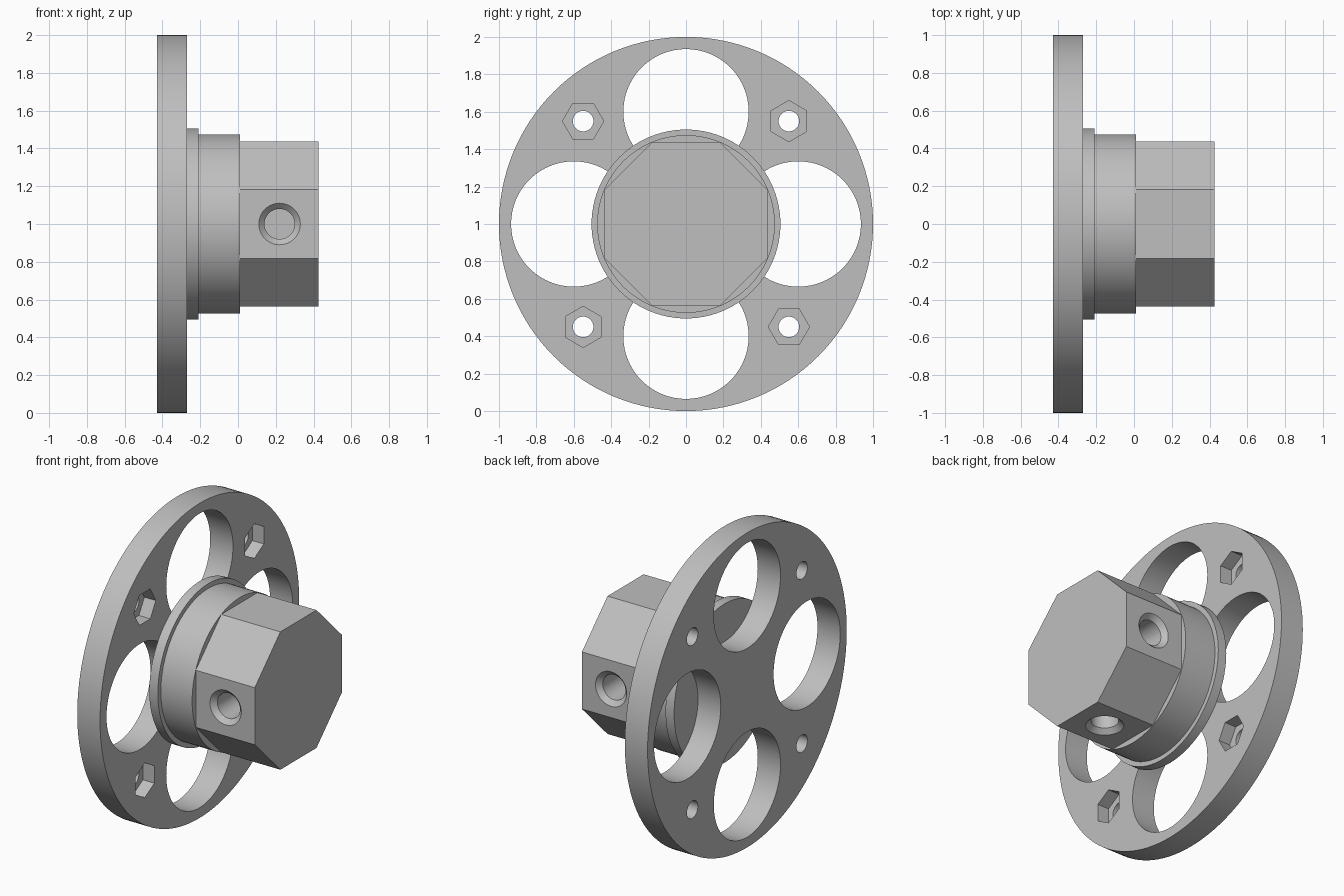
import bpy, bmesh, math
from mathutils import Vector, Matrix

if "Cube" in bpy.data.objects:
    bpy.data.objects.remove(bpy.data.objects["Cube"])

grey = bpy.data.materials.new("plain_grey")
grey.use_nodes = True
grey.diffuse_color = (0.52, 0.52, 0.52, 1)
grey.node_tree.nodes["Principled BSDF"].inputs["Base Color"].default_value = (0.52, 0.52, 0.52, 1)

AXIS = Vector((1, 0, 0))
CENTRE = Vector((0, 0, 1))


def prism(name, start, end, r1, r2=None, sides=96, spin=0):
    """Capped cylinder, cone or prism between two points."""
    direction = end - start
    bm = bmesh.new()
    matrix = (Matrix.Translation((start + end) / 2)
              @ direction.to_track_quat('Z', 'Y').to_matrix().to_4x4()
              @ Matrix.Rotation(math.radians(spin), 4, 'Z'))
    bmesh.ops.create_cone(bm, cap_ends=True, segments=sides, radius1=r1,
                          radius2=r1 if r2 is None else r2,
                          depth=direction.length, matrix=matrix)
    mesh = bpy.data.meshes.new(name)
    bm.to_mesh(mesh)
    bm.free()
    mesh.materials.append(grey)
    obj = bpy.data.objects.new(name, mesh)
    bpy.context.collection.objects.link(obj)
    return obj


def axial(name, x1, x2, radius, y=0, z=0, **options):
    """Prism running along the main axis, offset by y and z."""
    base = CENTRE + Vector((0, y, z))
    return prism(name, base + AXIS * x1, base + AXIS * x2, radius, **options)


def cut(target, cutter):
    cutter.hide_render = True
    mod = target.modifiers.new("cut", 'BOOLEAN')
    mod.operation = 'DIFFERENCE'
    mod.solver = 'EXACT'
    mod.object = cutter
    bpy.context.view_layer.objects.active = target
    bpy.ops.object.modifier_apply(modifier=mod.name)
    bpy.data.objects.remove(cutter)


# Main disc with four large openings
disc = axial("wheel_disc", -0.43, -0.27, 1.0, sides=128)
for k in range(4):
    a = k * math.pi / 2
    cut(disc, axial("opening_cutter", -0.6, -0.1, 0.335,
                    y=0.6 * math.cos(a), z=0.6 * math.sin(a)))

# Bolt holes with hexagonal nut pockets, each turned a quarter from the last
for sy in (-1, 1):
    for sz in (-1, 1):
        y, z = 0.55 * sy, 0.55 * sz
        cut(disc, axial("bolt_cutter", -0.6, -0.1, 0.055, y=y, z=z, sides=48))
        cut(disc, axial("nut_cutter", -0.35, -0.1, 0.11, y=y, z=z, sides=6,
                        spin=0 if sy == sz else 90))

# Stepped round hub
flange = axial("hub_flange", -0.27, -0.21, 0.505)
collar = axial("hub_collar", -0.21, 0.01, 0.475)

# Octagonal end with countersunk screw holes on both sides and underneath
head = axial("octagonal_head", 0.01, 0.425, 0.438 / math.cos(math.pi / 8),
             sides=8, spin=22.5)
screw_centre = CENTRE + AXIS * 0.22
for d in (Vector((0, -1, 0)), Vector((0, 1, 0)), Vector((0, 0, -1))):
    cut(head, prism("screw_cutter", screw_centre + d * 0.2,
                    screw_centre + d * 0.6, 0.08, sides=48))
    cut(head, prism("countersink_cutter", screw_centre + d * 0.408,
                    screw_centre + d * 0.468, 0.08, 0.14, sides=48))

# Smooth round surfaces, keep edges crisp
bpy.ops.object.select_all(action='DESELECT')
for obj in (disc, flange, collar, head):
    obj.select_set(True)
bpy.context.view_layer.objects.active = disc
bpy.ops.object.shade_smooth_by_angle(angle=math.radians(30))
